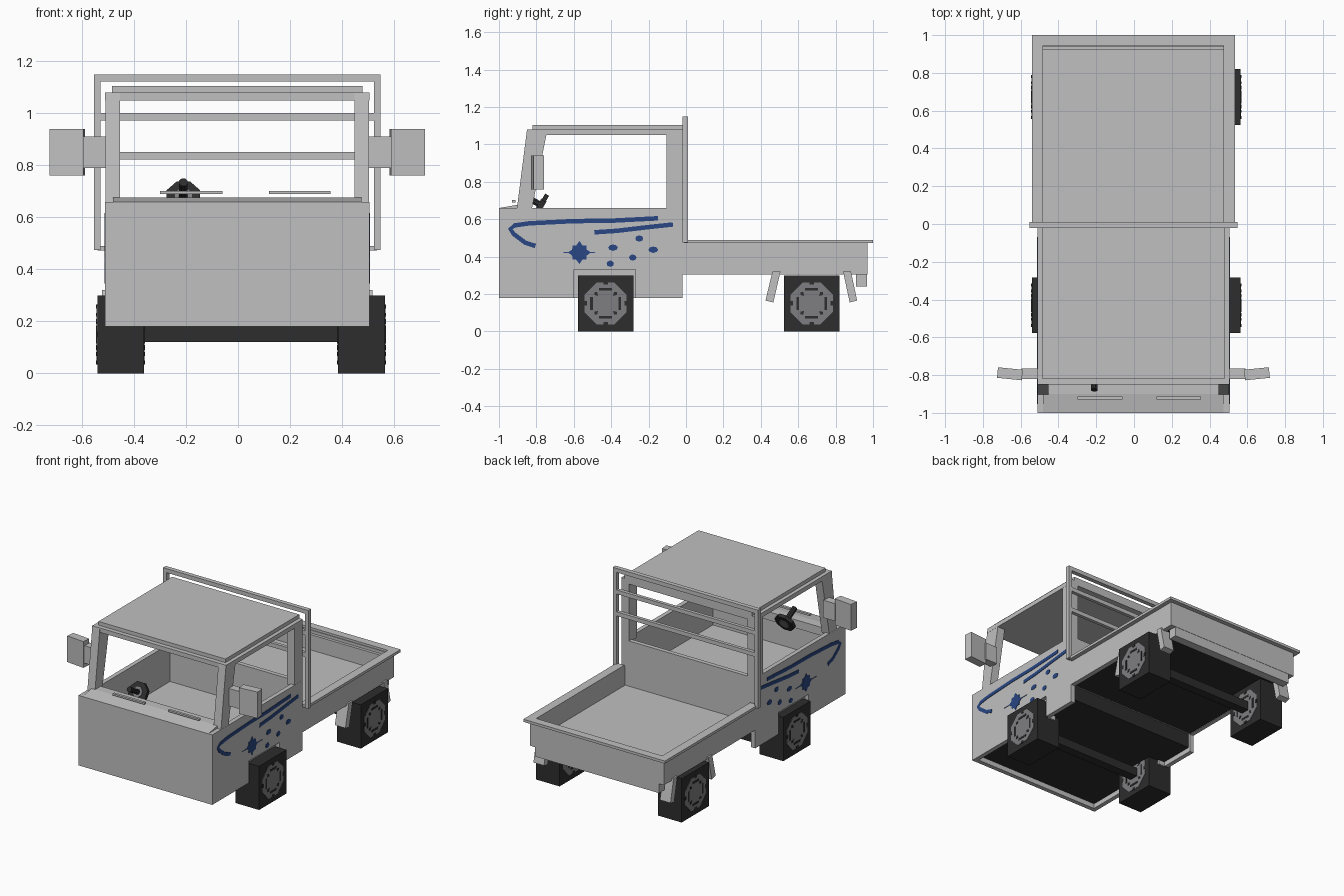
import bpy, bmesh, math
from mathutils import Vector, Matrix

cube = bpy.data.objects.get("Cube")
if cube:
    bpy.data.objects.remove(cube)

CX = -0.003      # body centre line
WX = 0.012       # wheel set centre line


def material(name, rgb):
    m = bpy.data.materials.new(name)
    m.use_nodes = True
    m.diffuse_color = (*rgb, 1)
    m.node_tree.nodes["Principled BSDF"].inputs["Base Color"].default_value = (*rgb, 1)
    return m


GREY = material("body grey", (0.53, 0.53, 0.53))
DARK = material("rubber black", (0.026, 0.026, 0.026))
RIM = material("rim grey", (0.21, 0.21, 0.22))
BLUE = material("stripe blue", (0.022, 0.062, 0.23))


def finish(name, bm, mat):
    bmesh.ops.recalc_face_normals(bm, faces=bm.faces)
    me = bpy.data.meshes.new(name)
    bm.to_mesh(me)
    bm.free()
    me.materials.append(mat)
    ob = bpy.data.objects.new(name, me)
    bpy.context.collection.objects.link(ob)
    return ob


def box(name, x, y, z, mat=GREY):
    bm = bmesh.new()
    bmesh.ops.create_cube(bm, size=1)
    for v in bm.verts:
        v.co = [r[0] if c < 0 else r[1] for c, r in zip(v.co, (x, y, z))]
    return finish(name, bm, mat)


def prism(name, pts, x0, x1, mat=GREY):
    """Extrude a (y, z) outline from x0 to x1."""
    bm = bmesh.new()
    face = bm.faces.new([bm.verts.new((x0, y, z)) for y, z in pts])
    new = bmesh.ops.extrude_face_region(bm, geom=[face])["geom"]
    moved = [g for g in new if isinstance(g, bmesh.types.BMVert)]
    bmesh.ops.translate(bm, verts=moved, vec=(x1 - x0, 0, 0))
    return finish(name, bm, mat)


def ring_pts(y, z, ry, rz, n, turn=0.0):
    return [(y + ry * math.cos(turn + math.tau * i / n),
             z + rz * math.sin(turn + math.tau * i / n)) for i in range(n)]


def ribbon(path, width):
    """Outline of a constant-width stripe along a path."""
    p = [Vector(q) for q in path]
    left, right = [], []
    for i, q in enumerate(p):
        d = (p[min(i + 1, len(p) - 1)] - p[max(i - 1, 0)]).normalized()
        n = Vector((-d.y, d.x)) * width / 2
        left.append(q + n)
        right.append(q - n)
    return left + right[::-1]


def span(s, a, b, c=CX):
    return tuple(sorted((c + s * a, c + s * b)))


def mid(a):
    return (CX - a, CX + a)


# Cab shell
SIDE = [(-1, 0.18), (-0.6, 0.18), (-0.6, 0.33), (-0.27, 0.33), (-0.27, 0.18),
        (-0.02, 0.18), (-0.02, 0.66), (-1, 0.66)]
box("cab_front", mid(0.478), (-1, -0.97), (0.18, 0.66))
box("cab_back", mid(0.478), (-0.05, -0.02), (0.31, 0.66))
box("cab_floor", mid(0.478), (-0.97, -0.05), (0.36, 0.4))
box("cab_underside", mid(0.475), (-0.965, -0.03), (0.21, 0.355), DARK)
prism("cowl", [(-1, 0.66), (-0.9, 0.677), (-0.84, 0.677), (-0.84, 0.62), (-1, 0.62)],
      *mid(0.478))
box("roof", mid(0.508), (-0.85, -0.02), (1.05, 1.08))
box("roof_cap", mid(0.482), (-0.82, -0.02), (1.08, 1.105))

# Wipers
for i, x in enumerate(((-0.3, -0.06), (0.12, 0.355))):
    box(f"wiper_{i}", x, (-0.93, -0.912), (0.69, 0.702))

# Decoration on the doors
STRIPES = {
    "hook_stripe": ribbon([(-0.805, 0.457), (-0.86, 0.475), (-0.92, 0.52), (-0.94, 0.548),
                           (-0.915, 0.567), (-0.84, 0.578), (-0.6, 0.59), (-0.4, 0.592),
                           (-0.15, 0.605)], 0.024),
    "lower_stripe": ribbon([(-0.49, 0.53), (-0.37, 0.538), (-0.2, 0.558), (-0.07, 0.572)], 0.024),
    "star_line": ring_pts(-0.57, 0.422, 0.115, 0.005, 4),
    "star_core": [(-0.57 + r * math.cos(math.tau * i / 16), 0.422 + r * math.sin(math.tau * i / 16))
                  for i in range(16) for r in [(0.062, 0.042, 0.052, 0.042)[i % 4]]],
}
for i, (y, z, r) in enumerate(((-0.39, 0.448, 0.026), (-0.25, 0.497, 0.021), (-0.175, 0.437, 0.026),
                               (-0.285, 0.395, 0.02), (-0.405, 0.362, 0.02))):
    STRIPES[f"dot_{i}"] = ring_pts(y, z, r, 0.017, 8)

for s, side in ((1, "left"), (-1, "right")):
    prism(f"cab_side_{side}", SIDE, *span(s, 0.478, 0.508))
    box(f"arch_liner_{side}", span(s, 0.43, 0.479), (-0.6, -0.27), (0.18, 0.345))
    prism(f"front_pillar_{side}", [(-0.905, 0.65), (-0.825, 0.65), (-0.745, 1.06), (-0.85, 1.08)],
          *span(s, 0.45, 0.507))
    box(f"rear_pillar_{side}", span(s, 0.45, 0.507), (-0.105, -0.02), (0.65, 1.05))
    for name, pts in STRIPES.items():
        prism(f"{name}_{side}", pts, *span(s, 0.506, 0.511), BLUE)

    # Mirrors
    box(f"mirror_arm_{side}", span(s, 0.5, 0.592), (-0.82, -0.765), (0.79, 0.91))
    head = box(f"mirror_head_{side}", (-0.066, 0.066), (-0.028, 0.028), (0.76, 0.94))
    head.location = (CX + s * 0.654, -0.793, 0)
    head.rotation_euler.z = s * 0.1

    # Bed sides and mud flaps
    box(f"bed_side_{side}", span(s, 0.478, 0.508), (-0.02, 0.97), (0.305, 0.475))
    box(f"bed_rim_{side}", span(s, 0.478, 0.537), (-0.01, 1), (0.472, 0.49))
    prism(f"front_flap_{side}", [(0.462, 0.32), (0.505, 0.32), (0.467, 0.155), (0.425, 0.165)],
          *span(s, 0.44, 0.52))
    prism(f"rear_flap_{side}", [(0.84, 0.32), (0.882, 0.32), (0.915, 0.165), (0.875, 0.155)],
          *span(s, 0.44, 0.52))

    # Rack posts
    box(f"rack_post_{side}", span(s, 0.525, 0.551), (-0.02, 0.01), (0.475, 1.125))

# Bed
box("bed_floor", mid(0.478), (-0.02, 0.95), (0.325, 0.35))
box("bed_underside", mid(0.478), (-0.02, 0.94), (0.308, 0.325), DARK)
box("tailgate", mid(0.478), (0.94, 0.97), (0.305, 0.475))
box("tailgate_inner_lip", mid(0.478), (0.92, 0.94), (0.35, 0.455))
box("tailgate_rim", mid(0.478), (0.945, 1), (0.472, 0.49))
box("rear_board", mid(0.47), (0.91, 0.968), (0.24, 0.31))

# Rack bars
box("rack_top", mid(0.551), (-0.02, 0.01), (1.122, 1.15))
for i, z in enumerate((0.823, 0.973)):
    box(f"rack_bar_{i}", mid(0.527), (-0.015, 0.008), (z, z + 0.028))

# Wheels, rims and axles
for y, end in ((-0.43, "front"), (0.672, "rear")):
    box(f"{end}_axle", (WX - 0.4, WX + 0.4), (y - 0.03, y + 0.03), (0.12, 0.18), DARK)
    for s, side in ((1, "left"), (-1, "right")):
        tag = f"{end}_{side}"
        box(f"wheel_{tag}", span(s, 0.373, 0.553, WX), (y - 0.148, y + 0.148), (0, 0.3), DARK)
        for face, x, o in (("outer", 0.552, 1), ("inner", 0.374, -1)):
            disc = span(s, x, x + 0.003 * o, WX)
            slot = span(s, x, x + 0.005 * o, WX)
            prism(f"rim_{face}_{tag}", ring_pts(y, 0.15, 0.122, 0.122, 8, math.pi / 8), *disc, RIM)
            for k in range(4):
                a = k * math.pi / 2
                c, d = math.cos(a), math.sin(a)

                def turn(pts):
                    return [(y + c * u - d * v, 0.15 + d * u + c * v) for u, v in pts]
                prism(f"rim_slot_{face}_{tag}_{k}", turn(
                    [(0.068, -0.035), (0.082, -0.035), (0.082, 0.035), (0.068, 0.035)]), *slot, DARK)
                prism(f"rim_notch_{face}_{tag}_{k}", turn(
                    [(0.1, -0.012), (0.116, -0.012), (0.116, 0.012), (0.1, 0.012)]), *slot, DARK)
                prism(f"rim_hole_{face}_{tag}_{k}", turn(
                    [(0.04, 0.04), (0.06, 0.045), (0.06, 0.06), (0.045, 0.06)]), *slot, DARK)

# Steering wheel and column
tilt = Matrix.Translation((-0.21, -0.775, 0.675)) @ Matrix.Rotation(math.radians(60), 4, "X")
for name, r, z0, z1, mat in (("steering_wheel", 0.07, -0.012, 0.012, DARK),
                             ("steering_hub", 0.035, -0.016, 0.016, RIM),
                             ("steering_column", 0.018, -0.12, 0, DARK)):
    bm = bmesh.new()
    bmesh.ops.create_cone(bm, cap_ends=True, segments=8, radius1=r, radius2=r, depth=z1 - z0,
                          matrix=Matrix.Translation((0, 0, (z0 + z1) / 2))
                          @ Matrix.Rotation(math.pi / 8, 4, "Z"))
    bm.transform(tilt @ Matrix.Rotation(math.pi, 4, "X"))
    finish(name, bm, mat)
